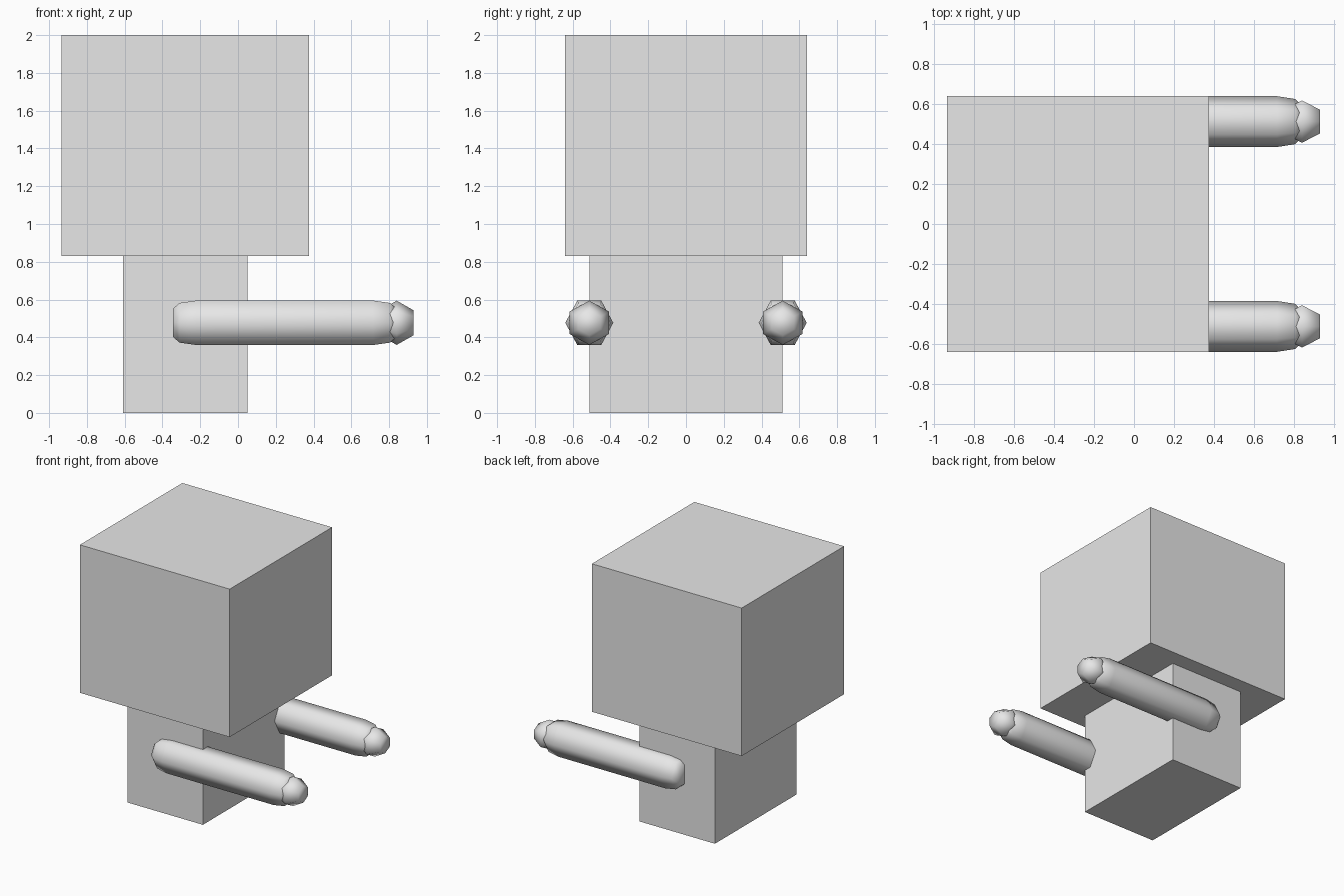
import bpy, bmesh, math

cube = bpy.data.objects.get("Cube")
if cube:
    bpy.data.objects.remove(cube, do_unlink=True)

grey = bpy.data.materials.new("light grey")
grey.use_nodes = True
colour = (0.8, 0.8, 0.8, 1)
grey.diffuse_color = colour
for node in grey.node_tree.nodes:
    if node.type == 'BSDF_PRINCIPLED':
        node.inputs["Base Color"].default_value = colour


def add_object(name, bm, smooth=False):
    bmesh.ops.recalc_face_normals(bm, faces=bm.faces)
    for face in bm.faces:
        face.smooth = smooth
    mesh = bpy.data.meshes.new(name)
    bm.to_mesh(mesh)
    bm.free()
    mesh.materials.append(grey)
    obj = bpy.data.objects.new(name, mesh)
    bpy.context.collection.objects.link(obj)
    return obj


def box(name, low, high):
    bm = bmesh.new()
    bmesh.ops.create_cube(bm, size=1)
    for v in bm.verts:
        v.co = [a + (b - a) * (c + 0.5) for a, b, c in zip(low, high, v.co)]
    return add_object(name, bm)


def hex_rod(name, profile, centre_y, centre_z, wide, tall, turn):
    """Six-sided rod along x from (x, scale) pairs, with closed ends."""
    bm = bmesh.new()
    rings = []
    for x, scale in profile:
        angles = [turn + i * math.tau / 6 for i in range(6)]
        rings.append([bm.verts.new((x, centre_y + wide * scale * math.cos(a),
                                    centre_z + tall * scale * math.sin(a)))
                      for a in angles])
    for a, b in zip(rings, rings[1:]):
        for i in range(6):
            j = (i + 1) % 6
            bm.faces.new((a[i], a[j], b[j], b[i]))
    bm.faces.new(rings[0])
    bm.faces.new(rings[-1])
    return add_object(name, bm, smooth=True)


# Head and body blocks
box("head", (-0.935, -0.64, 0.83), (0.375, 0.64, 2))
box("body", (-0.61, -0.51, 0), (0.05, 0.51, 0.83))

# Arms with rounded ends, and faceted hands
arm_profile = [(-0.345, 0.63), (-0.31, 0.89), (-0.22, 1),
               (0.715, 1), (0.805, 0.89), (0.84, 0.63)]
hand_profile = [(0.75, 0.56), (0.84, 1), (0.93, 0.56)]
for side, sign in (("right", -1), ("left", 1)):
    y = sign * 0.512
    hex_rod(side + "_arm", arm_profile, y, 0.477, 0.127, 0.136, 0)
    hex_rod(side + "_hand", hand_profile, y, 0.477, 0.122, 0.117, math.pi / 6)
